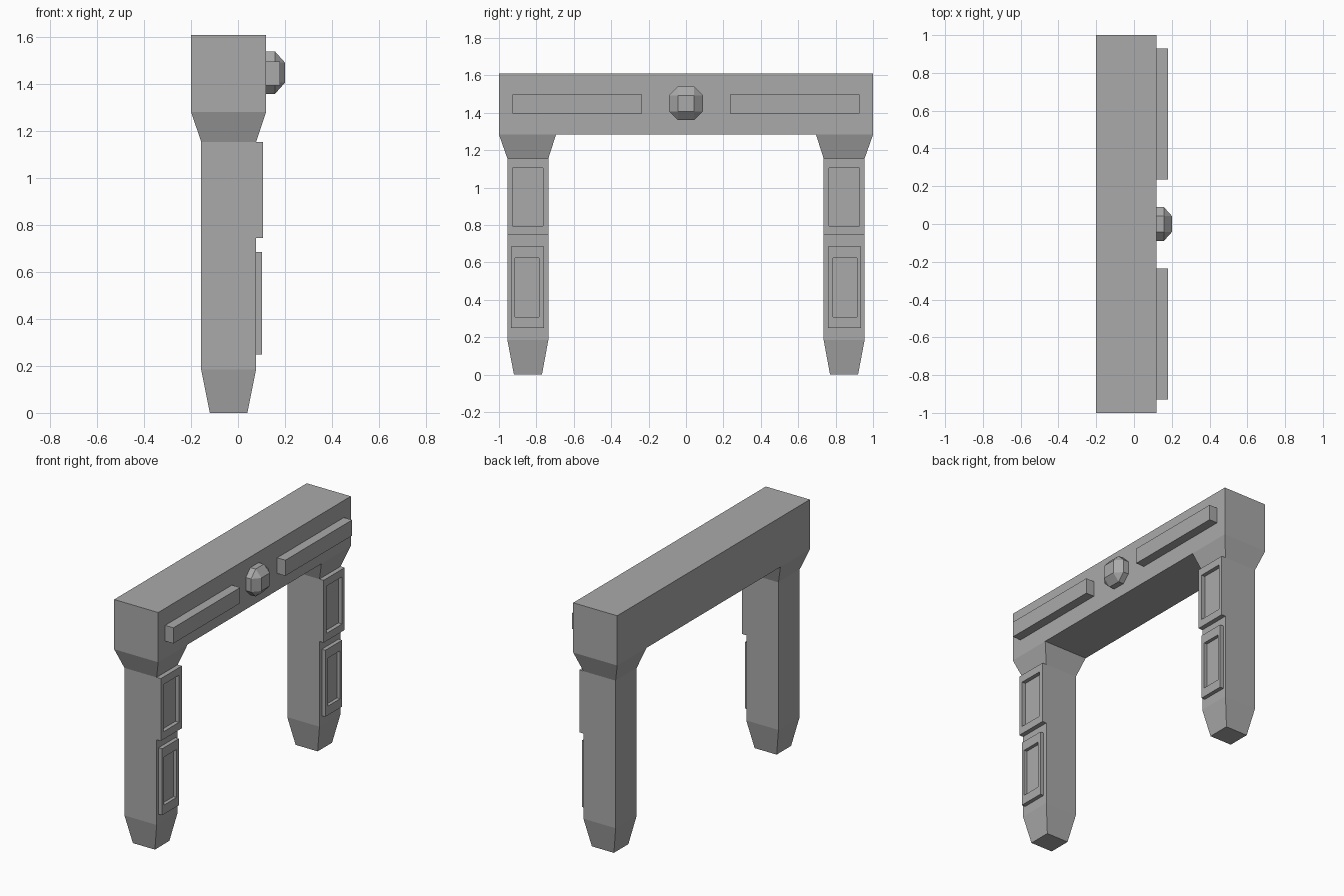
import bpy
import bmesh

if "Cube" in bpy.data.objects:
    bpy.data.objects.remove(bpy.data.objects["Cube"], do_unlink=True)

# One stone colour for everything
stone = bpy.data.materials.new("stone_grey")
stone.use_nodes = True
GREY = (0.4, 0.4, 0.4, 1)
stone.diffuse_color = GREY
shader = next(n for n in stone.node_tree.nodes if n.type == "BSDF_PRINCIPLED")
shader.inputs["Base Color"].default_value = GREY
shader.inputs["Roughness"].default_value = 0.8


def loft(name, rings):
    """Skin a closed solid through rings of equal point count."""
    bm = bmesh.new()
    loops = [[bm.verts.new(p) for p in ring] for ring in rings]
    n = len(loops[0])
    for a, b in zip(loops, loops[1:]):
        for i in range(n):
            j = (i + 1) % n
            bm.faces.new((a[i], a[j], b[j], b[i]))
    bm.faces.new(loops[0])
    bm.faces.new(loops[-1])
    bmesh.ops.remove_doubles(bm, verts=bm.verts, dist=0.0001)
    bmesh.ops.recalc_face_normals(bm, faces=bm.faces)
    mesh = bpy.data.meshes.new(name)
    bm.to_mesh(mesh)
    bm.free()
    mesh.materials.append(stone)
    obj = bpy.data.objects.new(name, mesh)
    bpy.context.collection.objects.link(obj)
    return obj


def rect_z(z, x0, x1, y0, y1):
    return [(x0, y0, z), (x1, y0, z), (x1, y1, z), (x0, y1, z)]


def rect_x(x, y0, y1, z0, z1):
    return [(x, y0, z0), (x, y1, z0), (x, y1, z1), (x, y0, z1)]


def framed_panel(name, front, outer, inner):
    """Raised plate with a recessed centre."""
    loft(name, [rect_x(0.06, *outer), rect_x(front, *outer),
                rect_x(front, *inner), rect_x(0.081, *inner)])


# Lintel across the top
loft("lintel", [rect_x(-0.2, -1, 1, 1.283, 1.61), rect_x(0.12, -1, 1, 1.283, 1.61)])

for side, s in (("front", -1), ("back", 1)):
    # Leg with tapered foot and flared capital
    loft(side + "_leg", [
        rect_z(0, -0.12, 0.04, s * 0.77, s * 0.92),
        rect_z(0.185, -0.157, 0.077, s * 0.736, s * 0.955),
        rect_z(1.155, -0.157, 0.077, s * 0.736, s * 0.955),
        rect_z(1.283, -0.2, 0.12, s * 0.695, s)])
    # Framed panels on the leg
    framed_panel(side + "_upper_panel", 0.107,
                 (s * 0.736, s * 0.955, 0.745, 1.155),
                 (s * 0.765, s * 0.928, 0.795, 1.105))
    framed_panel(side + "_lower_panel", 0.103,
                 (s * 0.76, s * 0.935, 0.248, 0.685),
                 (s * 0.785, s * 0.913, 0.308, 0.623))
    # Raised bar on the lintel
    bar = (s * 0.235, s * 0.928, 1.395, 1.498)
    loft(side + "_bar", [rect_x(0.11, *bar), rect_x(0.18, *bar)])

# Faceted boss: octagonal base closing to a square face
WIDE, NARROW, MID = 0.09, 0.043, 1.45


def boss_ring(x, w):
    n = NARROW
    pts = [(w, -n), (w, n), (n, w), (-n, w), (-w, n), (-w, -n), (-n, -w), (n, -w)]
    return [(x, y, MID + z) for y, z in pts]


loft("boss", [boss_ring(0.11, WIDE), boss_ring(0.158, WIDE), boss_ring(0.2, NARROW)])
